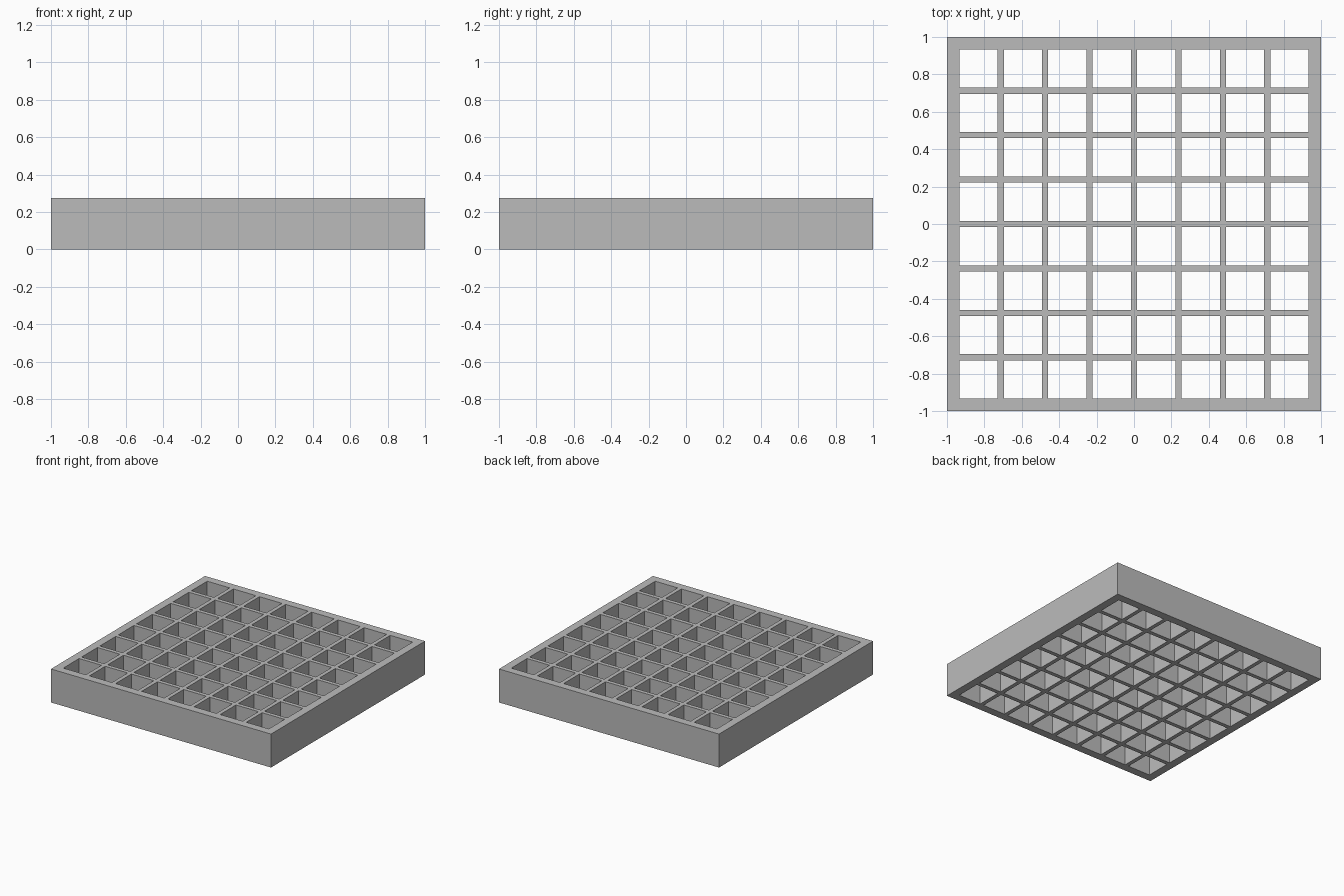
import bpy
import bmesh

if "Cube" in bpy.data.objects:
    bpy.data.objects.remove(bpy.data.objects["Cube"], do_unlink=True)

HEIGHT = 0.275
INNER = 0.934    # half width of the opening inside the rim
BAR = 0.033      # bar thickness
CELLS = 8
CELL = (2 * INNER - (CELLS - 1) * BAR) / CELLS

grey = bpy.data.materials.new("plain grey")
grey.use_nodes = True
colour = (0.5, 0.5, 0.5, 1)
grey.diffuse_color = colour
grey.node_tree.nodes["Principled BSDF"].inputs["Base Color"].default_value = colour

# Grid lines alternate between solid strips (rim, bars) and openings
lines = [-1]
for i in range(CELLS):
    start = -INNER + i * (CELL + BAR)
    lines += [start, start + CELL]
lines.append(1)

# Flat lattice sheet with square openings
bm = bmesh.new()
verts = [[bm.verts.new((x, y, 0)) for y in lines] for x in lines]
for i in range(len(lines) - 1):
    for j in range(len(lines) - 1):
        if i % 2 and j % 2:
            continue
        bm.faces.new((verts[i][j], verts[i + 1][j],
                      verts[i + 1][j + 1], verts[i][j + 1]))

# Raise the sheet into a solid grate
top = bmesh.ops.extrude_face_region(bm, geom=bm.faces[:], use_keep_orig=True)
raised = [g for g in top["geom"] if isinstance(g, bmesh.types.BMVert)]
bmesh.ops.translate(bm, verts=raised, vec=(0, 0, HEIGHT))
bmesh.ops.recalc_face_normals(bm, faces=bm.faces[:])

mesh = bpy.data.meshes.new("grate")
bm.to_mesh(mesh)
bm.free()
mesh.materials.append(grey)
grate = bpy.data.objects.new("grate", mesh)
bpy.context.collection.objects.link(grate)
